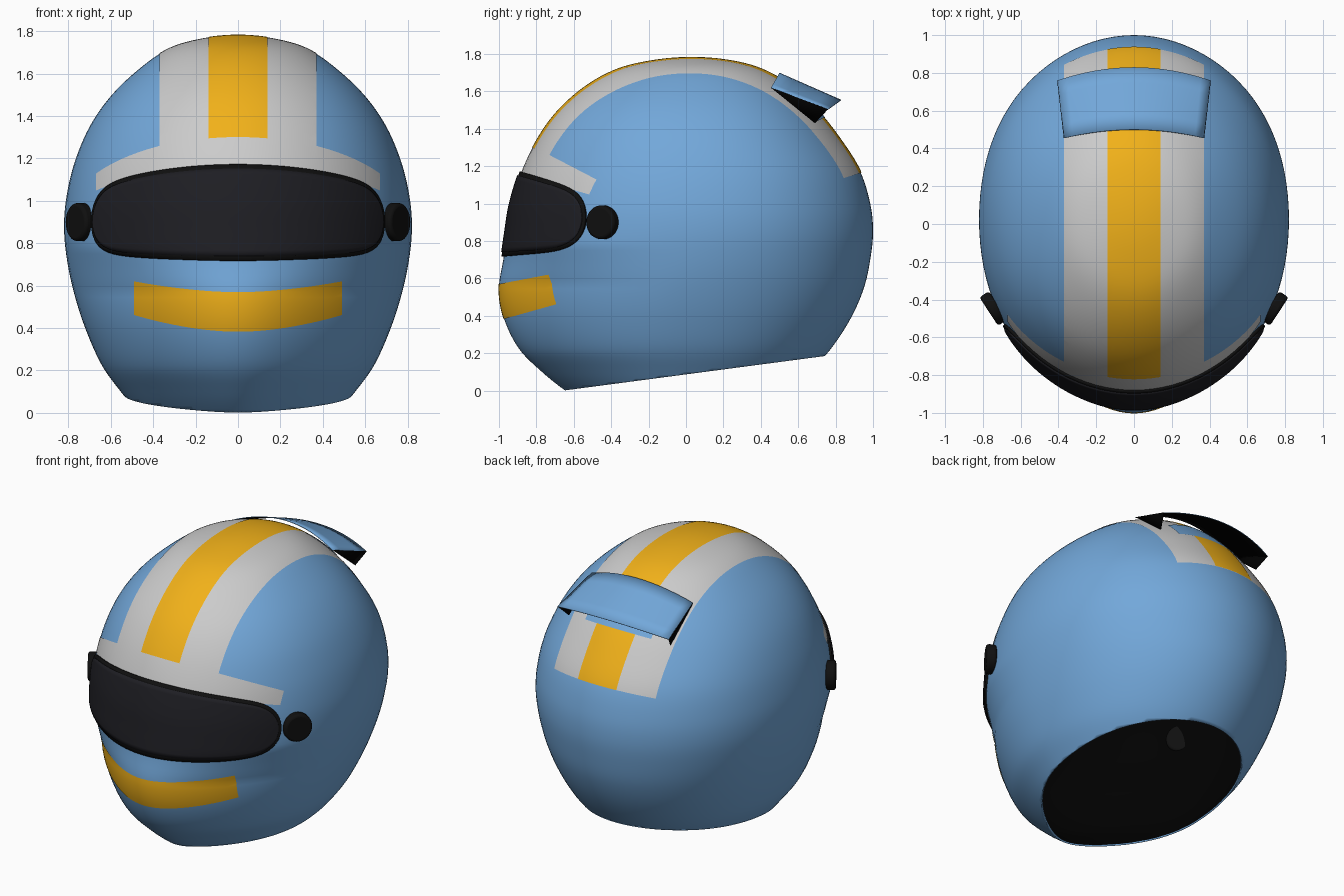
import bpy, bmesh, math
from mathutils import Vector

if "Cube" in bpy.data.objects:
    bpy.data.objects.remove(bpy.data.objects["Cube"])

# Helmet profile: height, front y, back y, half width
ROWS = [(1.78, .03, .03, 0), (1.765, -.165, .225, .163), (1.72, -.36, .40, .322),
        (1.63, -.53, .56, .457), (1.5, -.68, .70, .595), (1.35, -.79, .82, .70),
        (1.175, -.875, .93, .773), (1.0, -.93, .985, .812), (.85, -.955, 1.0, .82),
        (.7, -.977, .985, .803), (.545, -1.0, .95, .768), (.385, -.973, .88, .715),
        (.224, -.893, .775, .642), (.1, -.77, .66, .553), (0, -.645, .54, .47),
        (-.08, -.52, .43, .39)]
PAD = [(1.765, .225, -.165, -.163)] + ROWS + [(-.14, -.4, .3, .3)]
LAST = len(ROWS) - 1


def material(name, r, g, b):
    m = bpy.data.materials.new(name)
    m.diffuse_color = (r, g, b, 1)
    m.use_nodes = True
    m.node_tree.nodes["Principled BSDF"].inputs["Base Color"].default_value = m.diffuse_color
    return m


BLUE = material("blue_paint", .17, .39, .70)
GREY = material("pale_grey_paint", .58, .58, .58)
GOLD = material("yellow_paint", .88, .44, .01)
BLACK = material("black_trim", .005, .005, .005)
INSIDE = material("black_inside", 0, 0, 0)
GLASS = material("dark_visor", .013, .013, .017)


def profile(s):
    """Smooth profile row at position s."""
    i = min(int(s), LAST - 1)
    t = s - i
    return [.5 * (2 * b + (c - a) * t + (2 * a - 5 * b + 4 * c - d) * t * t
                  + (3 * b - a - 3 * c + d) * t ** 3)
            for a, b, c, d in zip(*PAD[i:i + 4])]


def on_row(row, th):
    """Full oval ring point; the front narrows towards the chin."""
    z, yf, yb, w = row
    c = math.cos(th)
    taper = min(.25, max(0, (.78 - z) * 1.2)) + max(0, .2 - z) * .5
    full = 1 + .02 * math.sin(2 * th) ** 2 - taper * max(0, c) ** 2
    return Vector((w * math.sin(th) * full, (yf + yb) / 2 - (yb - yf) / 2 * c, z))


def on_shell(z, th):
    lo, hi = 0, LAST
    for _ in range(30):
        mid = (lo + hi) / 2
        if profile(mid)[0] > z:
            lo = mid
        else:
            hi = mid
    return on_row(profile(lo), th)


def grid(points):
    """Sheet from rows of points, facing away from the helmet centre."""
    bm = bmesh.new()
    vs = [[bm.verts.new(p) for p in row] for row in points]
    for a, b in zip(vs, vs[1:]):
        for i in range(len(a) - 1):
            bm.faces.new((a[i], a[i + 1], b[i + 1], b[i]))
    bmesh.ops.remove_doubles(bm, verts=bm.verts, dist=1e-5)
    bm.normal_update()
    flip = [f for f in bm.faces
            if f.normal.dot(f.calc_center_median() - Vector((0, 0, .9))) < 0]
    bmesh.ops.reverse_faces(bm, faces=flip)
    bm.normal_update()
    return bm


def finish(bm, name, *mats, thick=0, offset=-1, angle=40):
    me = bpy.data.meshes.new(name)
    bm.to_mesh(me)
    bm.free()
    ob = bpy.data.objects.new(name, me)
    bpy.context.collection.objects.link(ob)
    for m in mats:
        me.materials.append(m)
    if thick:
        mod = ob.modifiers.new("thickness", 'SOLIDIFY')
        mod.thickness, mod.offset = thick, offset
        if len(mats) > 1:
            mod.material_offset = 1
    bpy.ops.object.select_all(action='DESELECT')
    ob.select_set(True)
    bpy.context.view_layer.objects.active = ob
    bpy.ops.object.shade_smooth_by_angle(angle=math.radians(angle))
    return ob


def shell_piece(planes, lift=0):
    """Helmet surface raised by lift, keeping a*x + b*y + c*z > d for each plane."""
    n, rings = 96, LAST * 6
    bm = grid([[on_row(profile(r / 6), 2 * math.pi * k / n) for k in range(n + 1)]
               for r in range(rings + 1)])
    for v, no in [(v, v.normal.copy()) for v in bm.verts]:
        v.co += no * lift
    for a, b, c, d in planes:
        no = Vector((a, b, c))
        bmesh.ops.bisect_plane(bm, geom=bm.verts[:] + bm.edges[:] + bm.faces[:], dist=1e-6,
                               plane_co=no * d / no.length_squared, plane_no=no,
                               clear_inner=True)
    return bm


def width(w):
    return [(1, 0, 0, -w), (-1, 0, 0, -w)]


# Shell with sloping neck opening and dark inside
finish(shell_piece([(0, -.132, 1, .087)]), "helmet_shell", BLUE, INSIDE, thick=.01)

# Painted bands
brow = (0, .28, 1, .904)
rear = (0, -.31, 1, .875)
finish(shell_piece(width(.37) + [brow, rear], .0025), "wide_stripe", GREY)
finish(shell_piece(width(.67) + [brow, (0, -.52, -1, -.88), (0, -1, 0, .3)], .002),
       "brow_band", GREY)
finish(shell_piece(width(.14) + [(0, .5, 1, .89), rear], .0045), "centre_stripe", GOLD)
finish(shell_piece(width(.49) + [(0, .19, -1, -.76), (0, -.28, 1, .656), (0, -1, 0, .2)], .003),
       "chin_band", GOLD)
finish(shell_piece(width(.24) + [(0, 1, 0, .6), (0, -.5, 1, 1.09)], .007),
       "spoiler_base", BLUE)


# Visor frame and pane
def visor(span, height):
    pts = []
    for i in range(65):
        t = math.sin(math.pi / 2 * (i / 32 - 1))
        h = height * (1 - .34 * t * t) * math.sqrt(max(0, 1 - t ** 14))
        zc = .943 - .035 * t * t
        pts.append([on_shell(zc + h * (j / 8 - 1), math.radians(span) * t) for j in range(17)])
    return grid(pts)


finish(visor(55, .226), "visor_frame", BLACK, thick=.012, offset=1)
finish(visor(53.7, .204), "visor_pane", GLASS, thick=.017, offset=1)

# Visor pivots
for side, label in ((1, "right"), (-1, "left")):
    bpy.ops.mesh.primitive_cylinder_add(vertices=40, radius=.09, depth=.06)
    ob = bpy.context.object
    ob.name = "visor_pivot_" + label
    axis = Vector((side * .836, -.548, 0))
    ob.rotation_euler = axis.to_track_quat('Z', 'Y').to_euler()
    ob.location = (side * .744, -.447, .9)
    ob.data.materials.append(BLACK)
    bev = ob.modifiers.new("soft_edge", 'BEVEL')
    bev.width, bev.segments = .015, 3
    bpy.ops.object.shade_smooth_by_angle(angle=math.radians(40))

# Rear spoiler: arched sheet with dark underside
front, back = [], []
for i in range(17):
    u = i / 8 - 1
    front.append(Vector((.37 * u, .5 - .045 * u * u, 1.70 - .08 * u * u)))
    back.append(Vector((.405 * u, .83 - .07 * u * u, 1.555 - .05 * u * u)))
finish(grid([[f.lerp(b, j / 4) for f, b in zip(front, back)] for j in range(5)]),
       "spoiler", BLUE, INSIDE, thick=.004)

# Spoiler side supports
for k, label in ((0, "left"), (-1, "right")):
    foot = Vector((front[k].x, .69, 1.43))
    bm = bmesh.new()
    bm.faces.new([bm.verts.new(p) for p in (front[k], back[k], foot)])
    finish(bm, "spoiler_support_" + label, INSIDE, thick=.004, offset=0)
